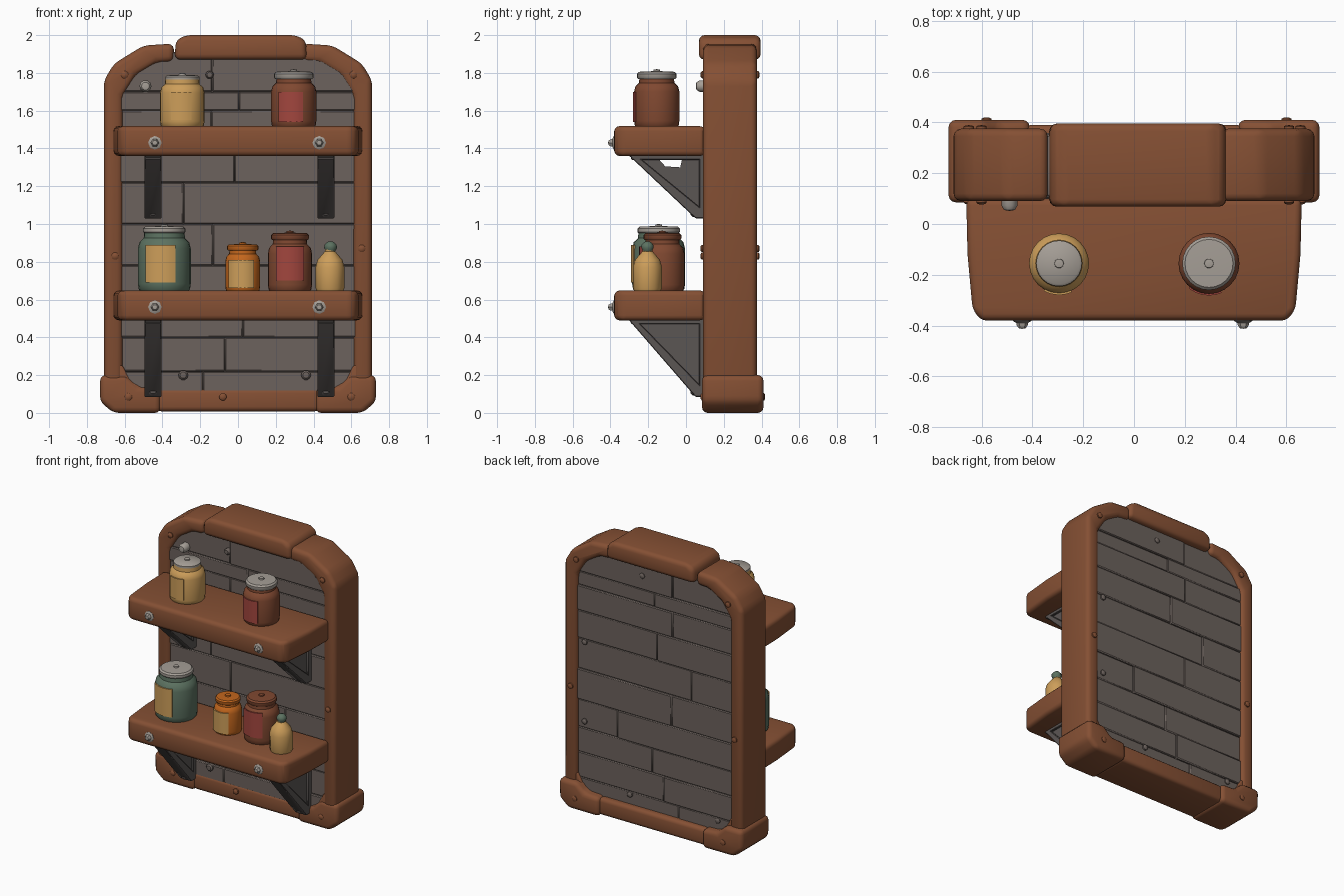
import bpy, bmesh, math, random
from mathutils import Matrix

if "Cube" in bpy.data.objects:
    bpy.data.objects.remove(bpy.data.objects["Cube"])
random.seed(4)


def material(name, r, g, b):
    m = bpy.data.materials.new(name)
    m.diffuse_color = (r, g, b, 1)
    m.use_nodes = True
    m.node_tree.nodes["Principled BSDF"].inputs["Base Color"].default_value = m.diffuse_color
    return m


WOOD = material("warm wood", 0.235, 0.080, 0.034)
PANEL = material("grey boards", 0.150, 0.122, 0.109)
STEEL = material("dark steel", 0.105, 0.092, 0.088)
METAL = material("pale metal", 0.376, 0.342, 0.305)
TAN = material("tan", 0.610, 0.342, 0.102)
GREEN = material("green glass", 0.107, 0.168, 0.119)
ORANGE = material("orange glaze", 0.546, 0.133, 0.012)
RED = material("red label", 0.361, 0.061, 0.048)
CLAY = material("brown clay", 0.216, 0.065, 0.030)


def finish(name, bm, mat):
    bmesh.ops.recalc_face_normals(bm, faces=bm.faces)
    me = bpy.data.meshes.new(name)
    bm.to_mesh(me)
    bm.free()
    me.materials.append(mat)
    ob = bpy.data.objects.new(name, me)
    bpy.context.collection.objects.link(ob)
    return ob


def prism(name, pts, axis, a, b, mat, bevel=0.0, seg=3):
    """Extrude a 2D outline along an axis from a to b, then round its edges."""
    place = {"X": lambda u, v, w: (w, u, v),
             "Y": lambda u, v, w: (u, w, v),
             "Z": lambda u, v, w: (u, v, w)}[axis]
    bm = bmesh.new()
    lo = [bm.verts.new(place(u, v, a)) for u, v in pts]
    hi = [bm.verts.new(place(u, v, b)) for u, v in pts]
    bm.faces.new(lo)
    bm.faces.new(hi[::-1])
    n = len(pts)
    for i in range(n):
        j = (i + 1) % n
        bm.faces.new((lo[i], hi[i], hi[j], lo[j]))
    bmesh.ops.recalc_face_normals(bm, faces=bm.faces)
    if bevel:
        edges = [e for e in bm.edges if e.calc_face_angle(0) > math.radians(25)]
        bmesh.ops.bevel(bm, geom=edges, offset=bevel, segments=seg, profile=0.5,
                        affect="EDGES", clamp_overlap=True)
    return finish(name, bm, mat)


def rect(u0, u1, v0, v1):
    return [(u0, v0), (u1, v0), (u1, v1), (u0, v1)]


def lathe(name, profile, loc, mat, n=24, turn=0.0):
    """Spin an (r, z) profile that starts and ends on the axis."""
    bm = bmesh.new()
    rings = [[bm.verts.new((r * math.cos(t), r * math.sin(t), z))
              for t in (2 * math.pi * k / n for k in range(n))]
             for r, z in profile[1:-1]]
    for p, q in zip(rings, rings[1:]):
        for k in range(n):
            bm.faces.new((p[k], p[(k + 1) % n], q[(k + 1) % n], q[k]))
    for ring, end in ((rings[0], profile[0]), (rings[-1], profile[-1])):
        c = bm.verts.new((0, 0, end[1]))
        for k in range(n):
            bm.faces.new((ring[k], ring[(k + 1) % n], c))
    bm.transform(Matrix.Translation(loc) @ Matrix.Rotation(turn, 4, "X"))
    return finish(name, bm, mat)


def bolt(name, x, y, z, r, mat, h=0.02, back=False, n=10):
    prof = [(0, -0.02), (r, -0.02), (r, h * 0.5), (r * 0.65, h), (0, h * 1.1)]
    lathe(name, prof, (x, y, z), mat, n, -math.pi / 2 if back else math.pi / 2)


# Board panel: rows of planks, narrowed at the chamfered top
def half(z):
    return 0.65 if z < 1.7 else 0.65 - (z - 1.7) * 0.75


prism("panel_core", [(-0.64, 0.08), (0.64, 0.08), (0.64, 1.7), (0.5, 1.9),
                     (-0.5, 1.9), (-0.64, 1.7)], "Y", 0.125, 0.335, PANEL)
seams = [0.08, 0.22, 0.40, 0.58, 0.78, 1.0, 1.22, 1.42, 1.6, 1.7, 1.91]
for i, (z0, z1) in enumerate(zip(seams, seams[1:])):
    cut = random.uniform(-0.35, 0.35)
    w0, w1 = half(z0), half(z1 - 0.001)
    for side, pts in (("left", [(-w0, z0), (cut, z0), (cut, z1), (-w1, z1)]),
                      ("right", [(cut, z0), (w0, z0), (w1, z1), (cut, z1)])):
        prism(f"plank_{i}_{side}", pts, "Y", 0.105 + random.uniform(-0.007, 0.007),
              0.352 + random.uniform(-0.006, 0.006), PANEL, 0.006, 1)

# Frame: posts with bent top corners, foot corners, bottom rail, top cap
post = [(0.61, 0.12), (0.71, 0.12), (0.71, 1.76), (0.655, 1.85), (0.50, 1.945),
        (0.34, 1.955), (0.34, 1.86), (0.43, 1.855), (0.54, 1.79), (0.61, 1.68)]
foot = [(0.73, 0.20), (0.73, 0.06), (0.66, 0.0), (0.41, 0.0), (0.41, 0.135),
        (0.53, 0.14), (0.59, 0.20)]
for s, side in ((-1, "left"), (1, "right")):
    prism(f"frame_post_{side}", [(s * x, z) for x, z in post], "Y", 0.09, 0.375, WOOD, 0.03)
    prism(f"frame_foot_{side}", [(s * x, z) for x, z in foot], "Y", 0.085, 0.41, WOOD, 0.03)
    # fillers rounding the lower corners of the opening
    prism(f"corner_fill_{side}", [(s * 0.66, 0.05), (s * 0.66, 0.27), (s * 0.61, 0.25),
          (s * 0.57, 0.17), (s * 0.5, 0.13), (s * 0.45, 0.05)], "Y", 0.095, 0.365, WOOD, 0.01)
prism("frame_bottom_rail", rect(-0.43, 0.43, 0.008, 0.13), "Y", 0.095, 0.39, WOOD, 0.025)
prism("frame_top_cap", [(-0.335, 1.87), (0.365, 1.87), (0.36, 1.97), (0.31, 2.0),
                        (-0.28, 2.0), (-0.33, 1.97)], "Y", 0.068, 0.395, WOOD, 0.035)

# Small studs on the frame and boards, front and back
for i, (x, z) in enumerate([(-0.6, 1.79), (0.61, 1.79), (-0.65, 0.83), (0.655, 0.87),
                            (-0.58, 0.085), (-0.08, 0.085), (0.6, 0.085)]):
    bolt(f"frame_stud_front_{i}", x, 0.09, z, 0.02, WOOD, 0.012)
    bolt(f"frame_stud_back_{i}", x, 0.41 if z < 0.1 and abs(x) > 0.4 else 0.38, z,
         0.02, WOOD, 0.008, back=True)
for i, (x, z, r) in enumerate([(-0.15, 1.79, 0.022), (-0.29, 0.2, 0.026), (0.36, 0.2, 0.026)]):
    bolt(f"board_stud_front_{i}", x, 0.1, z, r, PANEL)
bolt("board_bolt", -0.49, 0.09, 1.73, 0.032, METAL, 0.035)
for i, (x, z) in enumerate([(-0.5, 0.2), (0.2, 0.2), (0.56, 0.63), (0.56, 1.2), (0.1, 1.8)]):
    bolt(f"board_stud_back_{i}", x, 0.352, z, 0.02, PANEL, 0.012, back=True)

# Shelves with brackets and bolts
board = [(-0.66, 0.10), (-0.655, -0.12), (-0.635, -0.34), (-0.60, -0.38),
         (0.60, -0.38), (0.635, -0.34), (0.655, -0.12), (0.66, 0.10)]
for level, zt, zb in (("upper", 1.37, 1.03), ("lower", 0.50, 0.085)):
    prism(f"shelf_{level}", board, "Z", zt - 0.01, zt + 0.148, WOOD, 0.03)
    for s, x in (("left", -0.45), ("right", 0.465)):
        tag = f"{level}_{s}"
        x0, x1 = x - 0.045, x + 0.045
        slope = [(-0.31, zt), (-0.27, zt), (0.09, zb + 0.045), (0.09, zb), (0.05, zb)]
        prism(f"bracket_brace_{tag}", slope, "X", x0, x1, STEEL, 0.004, 1)
        prism(f"bracket_top_{tag}", rect(-0.29, 0.1, zt - 0.03, zt), "X", x0, x1, STEEL, 0.004, 1)
        prism(f"bracket_back_{tag}", rect(0.07, 0.11, zb, zt), "X", x0, x1, STEEL, 0.004, 1)
        web = [(-0.28, zt - 0.02), (0.08, zt - 0.02), (0.08, zb + 0.03)]
        if level == "upper":   # notch under the top strip reads as a hole
            web[1:1] = [(-0.15, zt - 0.02), (-0.11, zt - 0.065), (-0.03, zt - 0.07),
                        (-0.02, zt - 0.02)]
        prism(f"bracket_web_{tag}", web, "X", x - 0.03, x + 0.03, STEEL)
        bolt(f"bracket_bolt_{tag}", x, 0.05, zb + 0.035, 0.03, STEEL, 0.025)
        bx = -0.44 if s == "left" else 0.43
        bolt(f"shelf_washer_{tag}", bx, -0.375, zt + 0.06, 0.036, METAL, 0.014, n=8)
        bolt(f"shelf_bolt_{tag}", bx, -0.385, zt + 0.06, 0.022, METAL, 0.025, n=6)


# Jars: body, lid and curved label
def jar(name, x, y, z, r, h, lid_r, top, mat, lid_mat, label):
    body = [(0, 0), (r * 0.88, 0), (r * 0.97, h * 0.05), (r, h * 0.14), (r, h * 0.74),
            (r * 0.94, h * 0.85), (r * 0.78, h * 0.92), (r * 0.76, h + 0.01), (0, h + 0.01)]
    lathe(f"{name}_body", body, (x, y, z), mat)
    t = top - z - h
    lid = [(0, 0), (lid_r * 0.94, 0), (lid_r, t * 0.2), (lid_r, t * 0.65),
           (lid_r * 0.9, t * 0.9), (0, t)]
    lathe(f"{name}_lid", lid, (x, y, z + h), lid_mat)
    lathe(f"{name}_lid_knob", [(0, -0.01), (0.02, -0.01), (0.018, 0.007), (0, 0.01)],
          (x, y, top), lid_mat, 10)
    x0, x1, z0, z1, lmat = label
    a0, a1 = (math.asin((v - x) / (r + 0.006)) for v in (x0, x1))
    arc = [a0 + (a1 - a0) * k / 8 for k in range(9)]
    pts = [(x + math.sin(a) * (r + 0.006), y - math.cos(a) * (r + 0.006)) for a in arc]
    pts += [(x + math.sin(a) * (r - 0.003), y - math.cos(a) * (r - 0.003)) for a in arc[::-1]]
    prism(f"{name}_label", pts, "Z", z0, z1, lmat)


jar("tan_jar", -0.295, -0.155, 1.51, 0.118, 0.25, 0.09, 1.79, TAN, METAL,
    (-0.355, -0.245, 1.55, 1.70, TAN))
jar("tall_clay_jar", 0.295, -0.155, 1.51, 0.12, 0.258, 0.105, 1.81, CLAY, METAL,
    (0.215, 0.345, 1.54, 1.70, RED))
jar("green_jar", -0.39, -0.145, 0.64, 0.14, 0.31, 0.112, 0.99, GREEN, METAL,
    (-0.49, -0.33, 0.69, 0.89, TAN))
jar("orange_jar", 0.025, -0.15, 0.64, 0.092, 0.22, 0.083, 0.895, ORANGE, ORANGE,
    (-0.05, 0.085, 0.66, 0.81, TAN))
jar("clay_jar", 0.275, -0.125, 0.64, 0.117, 0.275, 0.1, 0.955, CLAY, CLAY,
    (0.2, 0.35, 0.70, 0.88, RED))

# Small stoppered bottle
lathe("bottle_body", [(0, 0), (0.068, 0), (0.076, 0.02), (0.077, 0.13), (0.066, 0.17),
                      (0.04, 0.20), (0.027, 0.215), (0.027, 0.23), (0, 0.23)],
      (0.487, -0.204, 0.64), TAN, 12)
lathe("bottle_stopper", [(0, 0), (0.024, 0), (0.034, 0.018), (0.032, 0.035),
                         (0.018, 0.05), (0, 0.054)], (0.49, -0.204, 0.855), GREEN, 10)

# Smooth shading with crisp edges on every part
for ob in bpy.context.scene.objects:
    ob.select_set(True)
    bpy.context.view_layer.objects.active = ob
bpy.ops.object.shade_smooth_by_angle(angle=math.radians(38))
